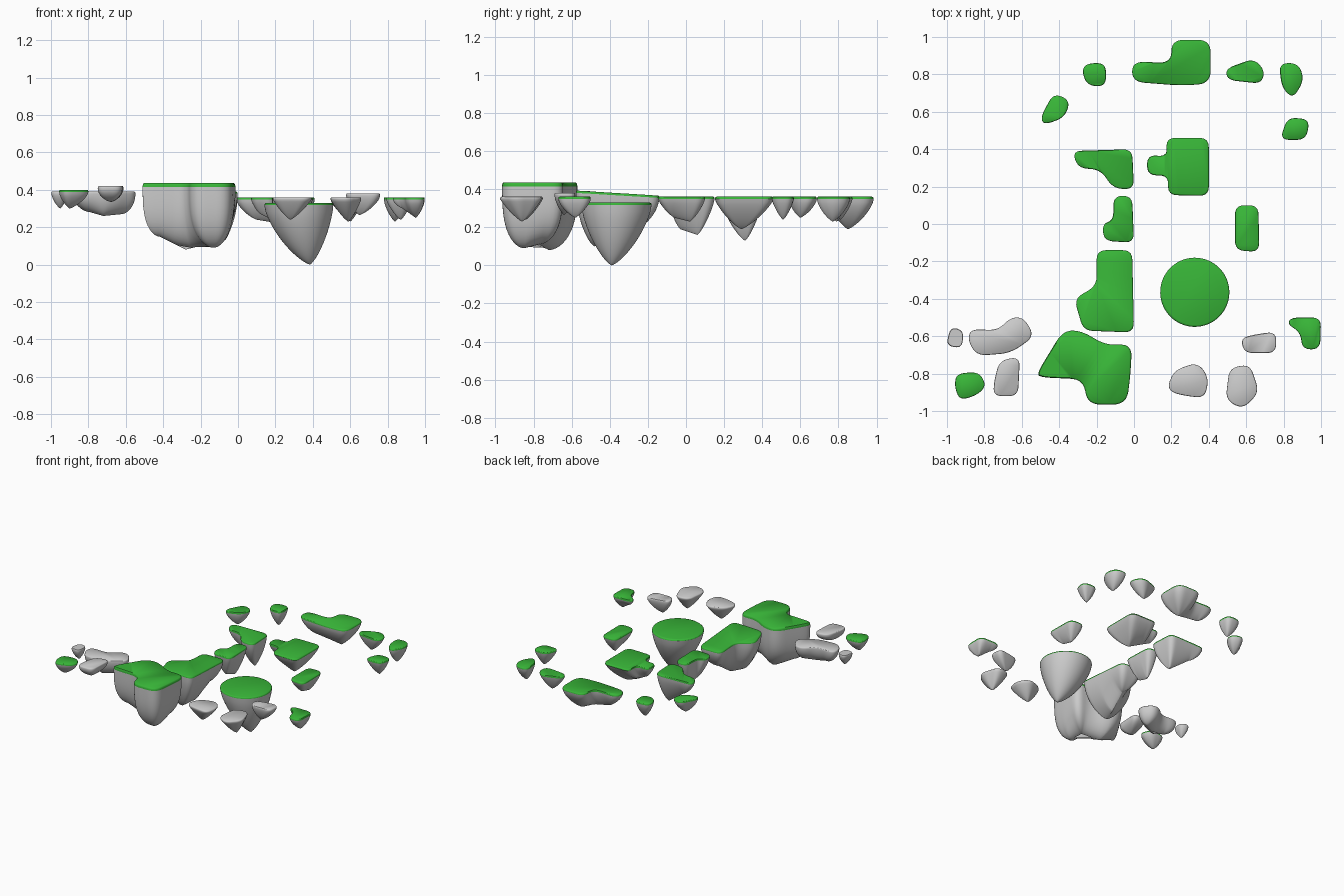
import bpy, bmesh
from math import cos, sin, pi
from mathutils import Vector

if "Cube" in bpy.data.objects:
    bpy.data.objects.remove(bpy.data.objects["Cube"])

N = 72       # points around each island
LEVELS = 14  # rings from rim to tip

grass_mat = bpy.data.materials.new("grass")
grass_mat.diffuse_color = (0.04, 0.47, 0.04, 1)
grass_mat.use_nodes = True
grass_mat.node_tree.nodes["Principled BSDF"].inputs["Base Color"].default_value = grass_mat.diffuse_color


def rounded(pts, r):
    """Round polygon corners, then resample evenly, counter-clockwise."""
    pts = [Vector(p) for p in pts]
    if sum(a.x * b.y - b.x * a.y for a, b in zip(pts, pts[1:] + pts[:1])) < 0:
        pts.reverse()
    path = []
    for i, c in enumerate(pts):
        a, b = pts[i - 1] - c, pts[(i + 1) % len(pts)] - c
        p0 = c + a.normalized() * min(r, a.length * 0.48)
        p1 = c + b.normalized() * min(r, b.length * 0.48)
        for k in range(9):
            t = k / 8
            path.append(p0 * (1 - t) ** 2 + c * 2 * t * (1 - t) + p1 * t * t)
    path.append(path[0])
    total = sum((b - a).length for a, b in zip(path, path[1:]))
    out, i, run = [], 0, 0.0
    for k in range(N):
        d = total * k / N
        while run + (path[i + 1] - path[i]).length < d:
            run += (path[i + 1] - path[i]).length
            i += 1
        seg = path[i + 1] - path[i]
        out.append(path[i] + seg * ((d - run) / max(seg.length, 1e-9)))
    return out


def nearest(p, spine):
    """Closest point on the keel line, with its depth."""
    if len(spine) == 1:
        return Vector(spine[0])
    best = None
    for a, b in zip(spine, spine[1:]):
        a, b = Vector(a), Vector(b)
        d = (b - a).xy
        t = max(0, min(1, (p - a.xy).dot(d) / d.length_squared))
        q = a.lerp(b, t)
        if best is None or (q.xy - p).length < (best.xy - p).length:
            best = q
    return best


def make(name, rings, top, mat=None):
    bm = bmesh.new()
    vs = [[bm.verts.new(p) for p in ring] for ring in rings]
    for u, l in zip(vs, vs[1:]):
        for j in range(N):
            k = (j + 1) % N
            bm.faces.new((u[j], l[j], l[k], u[k]))
    if top:
        bm.faces.new(vs[0])
    bmesh.ops.remove_doubles(bm, verts=bm.verts, dist=0.0004)
    me = bpy.data.meshes.new(name)
    bm.to_mesh(me)
    bm.free()
    ob = bpy.data.objects.new(name, me)
    bpy.context.collection.objects.link(ob)
    if mat:
        me.materials.append(mat)
    bpy.ops.object.select_all(action='DESELECT')
    ob.select_set(True)
    bpy.context.view_layer.objects.active = ob
    bpy.ops.object.shade_smooth_by_angle(angle=0.9)


def island(name, pts, z, spine, grass=True, p=1.25, q=0.8, r=0.05, tilt=0.0, cap=0.012):
    line = rounded(pts, r)
    keel = [nearest(v, spine) for v in line]
    cy = sum(v.y for v in line) / N

    def ring(inset, drop, s=0.0):
        out = []
        for v, k in zip(line, keel):
            xy = v.lerp(k.xy, inset)
            zt = z - drop + tilt * (v.y - cy)
            out.append((xy.x, xy.y, zt + (k.z - zt) * s))
        return out

    # rounded top lip
    lip = [ring(0.06, 0), ring(0.025, cap * 0.2), ring(0.005, cap * 0.55), ring(0, cap)]
    # tapering underside
    under = []
    for i in range(LEVELS + 1):
        s = sin(i / LEVELS * pi / 2)
        under.append(ring(1 - max(0, 1 - s ** p) ** q, cap, s))
    if grass:
        make(name + "_grass", lip, True, grass_mat)
        make(name + "_rock", under, False)
    else:
        make(name + "_rock", lip + under[1:], True)


# large islands
island("front_large_island",
       [(-.52, -.8), (-.38, -.57), (-.28, -.57), (-.15, -.65), (-.01, -.64), (-.02, -.82),
        (-.04, -.965), (-.25, -.965), (-.27, -.83), (-.5, -.82)],
       .435, [(-.13, -.85, .09), (-.16, -.77, .11), (-.28, -.72, .08), (-.42, -.75, .15)],
       p=3, q=.55, r=.07, cap=.02)
island("long_island",
       [(-.2, -.14), (-.01, -.14), (0, -.58), (-.27, -.57), (-.32, -.4), (-.2, -.33)],
       .38, [(-.1, -.25, .2), (-.12, -.38, .11), (-.15, -.48, .1)], p=1.7, q=.7, tilt=-.06)
island("round_island", [(.325 + .187 * cos(a * pi / 10), -.365 + .187 * sin(a * pi / 10)) for a in range(20)],
       .33, [(.385, -.39, 0)], p=1.45, q=.75)

# middle islands
island("narrow_island", [(-.11, .15), (-.01, .15), (0, -.1), (-.16, -.09), (-.17, 0), (-.11, .02)],
       .36, [(-.07, .06, .16), (-.08, -.03, .19)])
island("hook_island", [(-.33, .39), (-.01, .4), (0, .185), (-.11, .19), (-.18, .29), (-.3, .3)],
       .36, [(-.07, .31, .13), (-.22, .345, .24)], p=1.5)
island("tee_island", [(.17, .46), (.4, .46), (.4, .15), (.18, .155), (.185, .26), (.07, .26), (.07, .37), (.18, .36)],
       .36, [(.12, .31, .27), (.2, .31, .23), (.29, .29, .19)])
island("slab_island", [(.54, .1), (.665, .1), (.67, -.15), (.54, -.14)],
       .36, [(.6, -.06, .25), (.6, .02, .23)])

# back islands
island("back_long_island", [(-.01, .76), (-.01, .87), (.2, .86), (.2, .985), (.41, .985), (.41, .75), (.25, .74)],
       .36, [(.1, .81, .24), (.22, .82, .22), (.3, .85, .19)], p=1.5, r=.07)
island("back_pebble_a", [(-.28, .82), (-.25, .86), (-.15, .86), (-.15, .735), (-.25, .74)],
       .36, [(-.2, .79, .23)], p=1.5)
island("back_pebble_b", [(-.5, .57), (-.43, .7), (-.34, .66), (-.37, .57), (-.48, .53)],
       .36, [(-.42, .6, .25)], p=1.5)
island("back_pebble_c", [(.49, .83), (.64, .885), (.7, .82), (.68, .75), (.5, .77)],
       .36, [(.59, .81, .24)])
island("back_pebble_d", [(.775, .86), (.88, .86), (.91, .77), (.85, .67), (.79, .73)],
       .36, [(.84, .77, .23)], p=1.5)
island("back_pebble_e", [(.82, .57), (.94, .56), (.92, .45), (.78, .45)],
       .36, [(.87, .51, .24)])
island("right_corner_island", [(.82, .565 - 1.1), (.84, -.5), (1, -.5), (.995, -.67), (.9, -.67), (.89, -.58)],
       .36, [(.88, -.545, .3), (.95, -.58, .25)], p=1.5)
island("left_front_island", [(-.95, -.8), (-.83, -.79), (-.79, -.86), (-.83, -.91), (-.93, -.945), (-.96, -.87)],
       .40, [(-.9, -.86, .3)], p=1.5)

# bare rocks
island("left_edge_rock", [(-.98, -.55), (-.91, -.57), (-.92, -.665), (-1.005, -.65)],
       .39, [(-.95, -.61, .3)], False, p=1.5, r=.04)
island("bean_rock", [(-.87, -.56), (-.73, -.57), (-.66, -.5), (-.59, -.5), (-.53, -.6), (-.66, -.69), (-.84, -.705), (-.89, -.62)],
       .39, [(-.79, -.62, .28), (-.72, -.635, .26), (-.62, -.59, .27)], False, p=2, q=.6, r=.06)
island("left_front_rock", [(-.72, -.73), (-.61, -.71), (-.62, -.92), (-.75, -.92), (-.75, -.85)],
       .42, [(-.68, -.84, .335)], False, p=2, q=.7)
island("front_rock_a", [(.18, -.86), (.22, -.78), (.34, -.74), (.4, -.82), (.38, -.93), (.28, -.92), (.2, -.9)],
       .36, [(.28, -.84, .24)], False, p=1.1)
island("front_rock_b", [(.51, -.77), (.62, -.75), (.67, -.9), (.58, -.99), (.49, -.94)],
       .36, [(.59, -.86, .23)], False, p=1.1)
island("right_rock", [(.57, -.61), (.65, -.59), (.76, -.575), (.76, -.69), (.59, -.69)],
       .38, [(.65, -.64, .265)], False, p=1.5)
